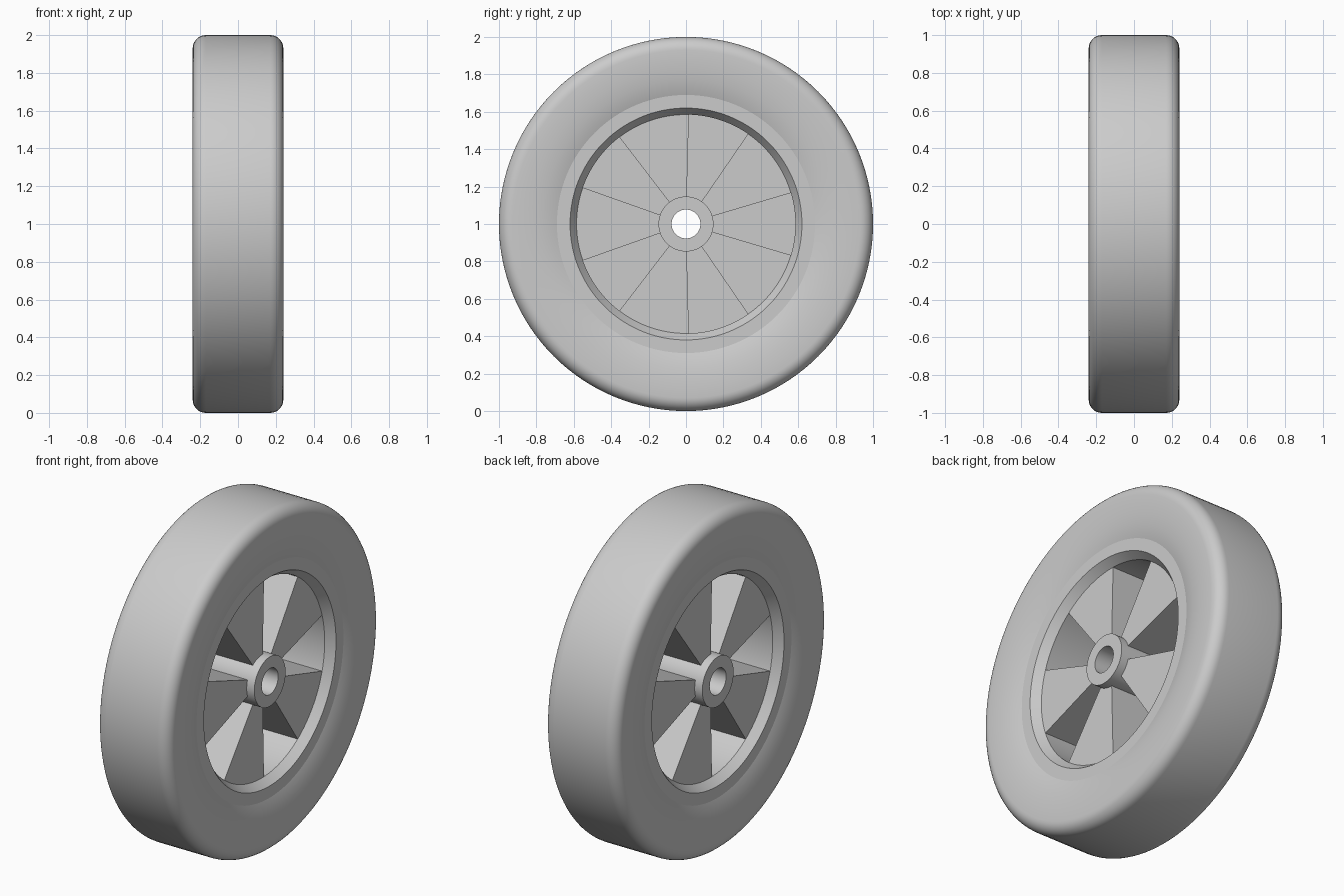
import bpy
import bmesh
from math import sin, cos, pi, radians

cube = bpy.data.objects.get("Cube")
if cube:
    bpy.data.objects.remove(cube, do_unlink=True)

SEGMENTS = 128
AXLE_Z = 1.0

grey = bpy.data.materials.new("light grey")
grey.use_nodes = True
grey.diffuse_color = (0.6, 0.6, 0.6, 1)
grey.node_tree.nodes["Principled BSDF"].inputs["Base Color"].default_value = grey.diffuse_color


def point(radius, angle, x):
    """Point around the axle, angle clockwise from the top."""
    return (x, radius * sin(angle), AXLE_Z + radius * cos(angle))


def make_object(name, bm, smooth_angle=None):
    mesh = bpy.data.meshes.new(name)
    bm.to_mesh(mesh)
    bm.free()
    mesh.materials.append(grey)
    obj = bpy.data.objects.new(name, mesh)
    bpy.context.collection.objects.link(obj)
    if smooth_angle:
        bpy.ops.object.select_all(action='DESELECT')
        obj.select_set(True)
        bpy.context.view_layer.objects.active = obj
        bpy.ops.object.shade_smooth_by_angle(angle=radians(smooth_angle))
    return obj


def lathe(name, half_profile):
    """Closed ring from a (radius, x) half profile mirrored across x."""
    profile = half_profile + [(r, -x) for r, x in reversed(half_profile)]
    bm = bmesh.new()
    rings = [[bm.verts.new(point(r, 2 * pi * i / SEGMENTS, x)) for r, x in profile]
             for i in range(SEGMENTS)]
    n = len(profile)
    for i in range(SEGMENTS):
        a, b = rings[i], rings[(i + 1) % SEGMENTS]
        for j in range(n):
            k = (j + 1) % n
            bm.faces.new((a[j], a[k], b[k], b[j]))
    bmesh.ops.recalc_face_normals(bm, faces=bm.faces)
    return make_object(name, bm, 32)


# Tyre: gently bulging sidewall and a rounded shoulder
ROUND = 0.07
sidewall = [(0.69, 0.21), (0.72, 0.22), (0.77, 0.231), (0.83, 0.238), (0.88, 0.24)]
shoulder = [(1 - ROUND + ROUND * sin(a), 0.24 - ROUND + ROUND * cos(a))
            for a in (pi / 2 * i / 8 for i in range(9))]
lathe("tyre", sidewall + shoulder)

# Rim with a chamfered inner lip
lathe("rim", [(0.585, 0.16), (0.62, 0.21), (0.69, 0.21)])

# Hub tube with axle hole
lathe("hub", [(0.077, 0.21), (0.147, 0.21)])

# Web: ten sectors alternating between both sides, joined by radial walls
WEB_X, FLOOR_X = 0.16, 0.13
HALF_WALL = radians(1.5)
STEPS = 10


def web_side(bm, side):
    outline = []
    for k in range(10):
        raised = (k % 2 == 1) == (side > 0)
        x = side * (WEB_X if raised else -FLOOR_X)
        grow = HALF_WALL if raised else -HALF_WALL
        start, end = k * pi / 5 - grow, (k + 1) * pi / 5 + grow
        outline += [(start + (end - start) * i / STEPS, x) for i in range(STEPS + 1)]
    pairs = [(bm.verts.new(point(0.14, a, x)), bm.verts.new(point(0.59, a, x)))
             for a, x in outline]
    for i, (inner, outer) in enumerate(pairs):
        inner2, outer2 = pairs[(i + 1) % len(pairs)]
        loop = (inner, inner2, outer2, outer)
        bm.faces.new(loop if side > 0 else loop[::-1])


bm = bmesh.new()
for side in (1, -1):
    web_side(bm, side)
make_object("spoke_web", bm)
